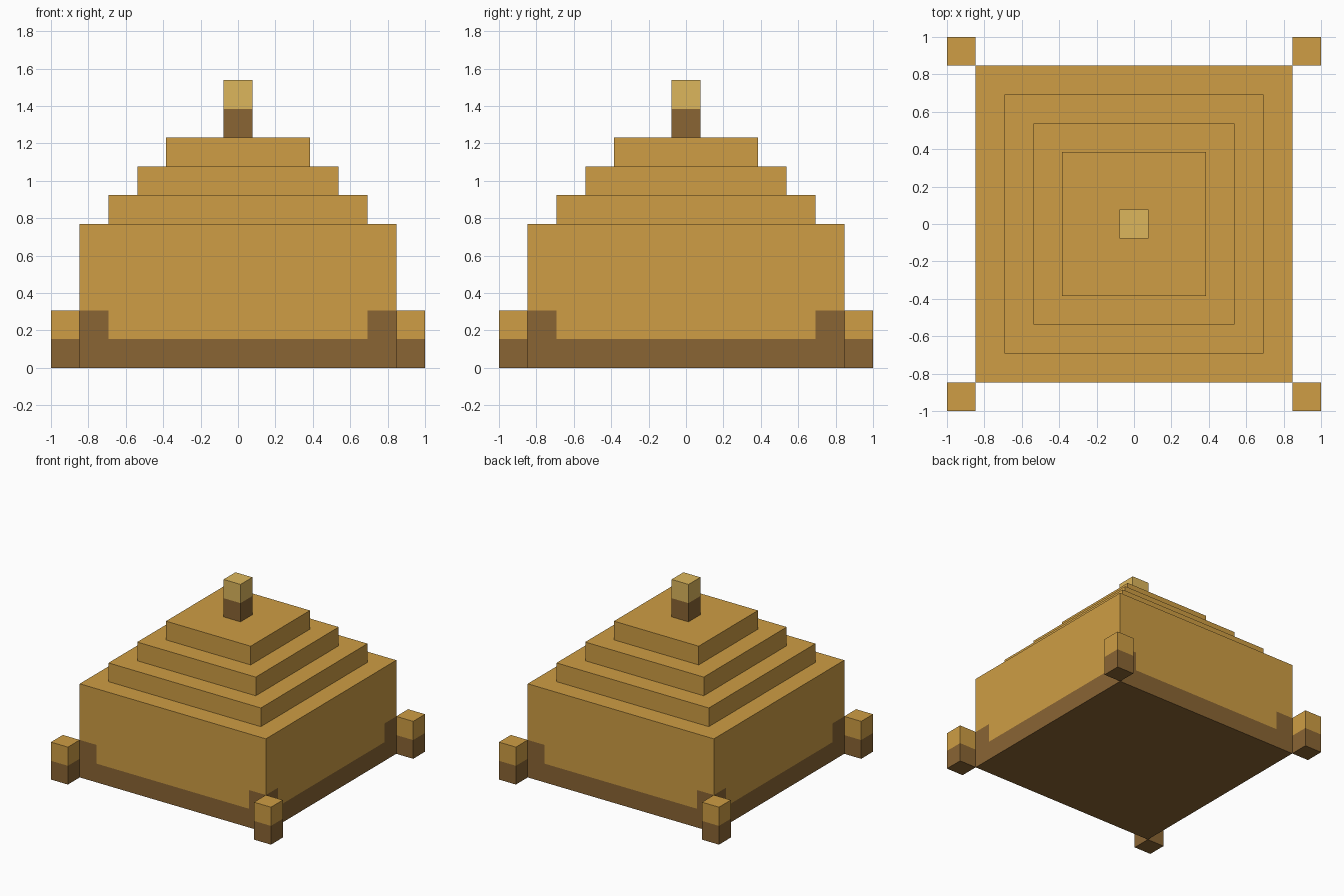
import bpy, bmesh
from mathutils import Vector

if "Cube" in bpy.data.objects:
    bpy.data.objects.remove(bpy.data.objects["Cube"])

U = 2 / 13  # block size: the model is 13 blocks wide


def material(name, rgb):
    m = bpy.data.materials.new(name)
    m.diffuse_color = (*rgb, 1)
    m.use_nodes = True
    m.node_tree.nodes["Principled BSDF"].inputs["Base Color"].default_value = m.diffuse_color
    return m


GOLD = material("gold", (0.62, 0.34, 0.058))
DARK = material("dark_bronze", (0.254, 0.13, 0.034))
PALE = material("pale_gold", (0.72, 0.47, 0.107))


def box(bm, x, y, z, width, height):
    """Square box standing on z, all in blocks; returns its top face."""
    verts = bmesh.ops.create_cube(bm, size=1)["verts"]
    for v in verts:
        v.co = Vector((x + v.co.x * width, y + v.co.y * width, z + (v.co.z + 0.5) * height)) * U
    bm.normal_update()
    return max({f for v in verts for f in v.link_faces}, key=lambda f: f.normal.z)


def cut(bm, axis, pos):
    n = Vector((0, 0, 0))
    n[axis] = 1
    bmesh.ops.bisect_plane(bm, geom=bm.verts[:] + bm.edges[:] + bm.faces[:],
                           plane_co=n * pos * U, plane_no=n, dist=1e-5)


def finish(bm, name, mats, pick):
    """Colour faces by their centre (in blocks), then merge coplanar pieces."""
    for f in bm.faces:
        f.material_index = pick(f.calc_center_median() / U)
    bmesh.ops.dissolve_limit(bm, angle_limit=0.01, verts=bm.verts[:],
                             edges=bm.edges[:], delimit={'MATERIAL'})
    mesh = bpy.data.meshes.new(name)
    bm.to_mesh(mesh)
    bm.free()
    for m in mats:
        mesh.materials.append(m)
    obj = bpy.data.objects.new(name, mesh)
    bpy.context.collection.objects.link(obj)


# Stepped body: block with three inset tiers, dark base band and corner patches
bm = bmesh.new()
top = box(bm, 0, 0, 0, 11, 5)
for _ in range(3):
    bmesh.ops.inset_region(bm, faces=[top], thickness=U, use_even_offset=True)
    side = bmesh.ops.extrude_discrete_faces(bm, faces=[top])
    top = side["faces"][0]
    bmesh.ops.translate(bm, verts=top.verts[:], vec=(0, 0, U))
for axis, pos in ((2, 1), (2, 2), (0, -4.5), (0, 4.5), (1, -4.5), (1, 4.5)):
    cut(bm, axis, pos)
finish(bm, "stepped_body", [GOLD, DARK],
       lambda c: int(c.z < 1 or (c.z < 2 and abs(c.x) > 4.5 and abs(c.y) > 4.5)))

# Finial: dark stem with a pale tip
bm = bmesh.new()
box(bm, 0, 0, 8, 1, 2)
cut(bm, 2, 9)
finish(bm, "finial", [DARK, PALE], lambda c: int(c.z > 9))

# Four corner posts with dark feet
for sx, side_name in ((-1, "left"), (1, "right")):
    for sy, end_name in ((-1, "front"), (1, "back")):
        bm = bmesh.new()
        box(bm, sx * 6, sy * 6, 0, 1, 2)
        cut(bm, 2, 1)
        finish(bm, f"corner_post_{end_name}_{side_name}", [GOLD, DARK], lambda c: int(c.z < 1))
